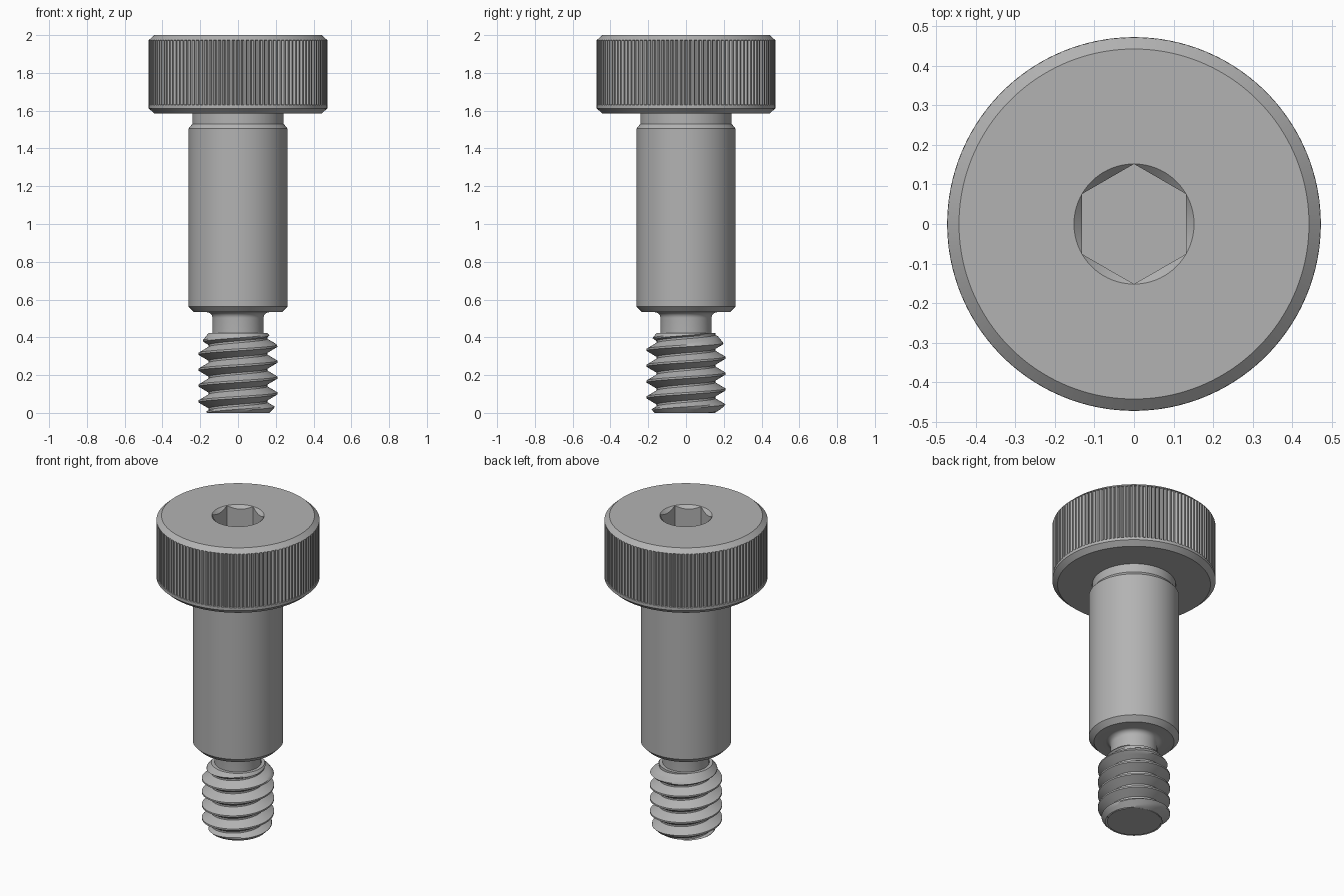
import bpy, bmesh, math

if "Cube" in bpy.data.objects:
    bpy.data.objects.remove(bpy.data.objects["Cube"])

steel = bpy.data.materials.new("steel grey")
steel.diffuse_color = (0.45, 0.45, 0.45, 1)
steel.use_nodes = True
steel.node_tree.nodes["Principled BSDF"].inputs["Base Color"].default_value = steel.diffuse_color


def finish(bm, name, angle):
    bmesh.ops.remove_doubles(bm, verts=bm.verts[:], dist=1e-5)
    bmesh.ops.recalc_face_normals(bm, faces=bm.faces[:])
    mesh = bpy.data.meshes.new(name)
    bm.to_mesh(mesh)
    bm.free()
    mesh.materials.append(steel)
    ob = bpy.data.objects.new(name, mesh)
    bpy.context.collection.objects.link(ob)
    bpy.ops.object.select_all(action='DESELECT')
    ob.select_set(True)
    bpy.context.view_layer.objects.active = ob
    bpy.ops.object.shade_smooth_by_angle(angle=math.radians(angle))
    return ob


def lathe(name, rings, steps, angle):
    """Each ring maps step index to (radius, z); ends are capped."""
    bm = bmesh.new()
    loops = []
    for ring in rings:
        loop = []
        for i in range(steps):
            r, z = ring(i) if callable(ring) else ring
            a = math.tau * i / steps
            loop.append(bm.verts.new((r * math.cos(a), r * math.sin(a), z)))
        loops.append(loop)
    for lo, hi in zip(loops, loops[1:]):
        for i in range(steps):
            j = (i + 1) % steps
            bm.faces.new((lo[i], lo[j], hi[j], hi[i]))
    bm.faces.new(loops[0][::-1])
    bm.faces.new(loops[-1])
    return finish(bm, name, angle)


# Knurled head with a countersunk hex socket
STEPS, RIM = 360, 0.152


def knurl(z):
    return lambda i: (0.473 if i % 3 else 0.462, z)


def hex_radius(i):
    a = math.tau * i / STEPS
    return RIM * math.cos(math.pi / 6) / math.cos((a + math.pi / 6) % (math.pi / 3) - math.pi / 6)


lathe("knurled_head", [
    (0.235, 1.585), (0.443, 1.585), (0.473, 1.612), (0.473, 1.63),
    knurl(1.632), knurl(1.972), (0.472, 1.974), (0.443, 2.0), (RIM, 2.0),
    lambda i: (hex_radius(i), 2.0 - (RIM - hex_radius(i)) * 1.0),
    lambda i: (hex_radius(i), 1.8)], STEPS, 18)

# Shoulder with upper undercut, lower chamfer and filleted neck
fillet = [(0.165 - 0.03 * math.cos(t), 0.503 + 0.03 * math.sin(t))
          for t in (math.pi / 2 * k / 6 for k in range(7))]
lathe("shoulder_and_neck", [(0.135, 0.38)] + fillet + [
    (0.232, 0.533), (0.262, 0.563), (0.262, 1.505), (0.242, 1.53),
    (0.242, 1.59)], 96, 25)

# Helical thread, tapered at both ends
PITCH, ROOT, CREST, TOP, TURN = 0.084, 0.155, 0.209, 0.424, 72
section = [(0.0, 0)] + [(0.06 + 0.38 * k / 4, k / 4) for k in range(5)] \
    + [(0.56 + 0.38 * k / 4, 1 - k / 4) for k in range(5)] + [(1.0, 0)]
bm = bmesh.new()
previous = None
for i in range(-2 * TURN, 6 * TURN + 1):
    a = math.tau * i / TURN
    row = []
    for u, h in section:
        z = 0.355 + PITCH * (i / TURN - 4 + u - 0.5)
        z = min(max(z, 0.0), TOP)
        r = min(ROOT + (CREST - ROOT) * h, 0.165 + z, 0.155 + (TOP - z) * 0.8)
        row.append(bm.verts.new((r * math.cos(a), r * math.sin(a), z)))
    if previous:
        for k in range(len(section) - 1):
            quad = (previous[k], row[k], row[k + 1], previous[k + 1])
            if max(v.co.z for v in quad) - min(v.co.z for v in quad) > 1e-6:
                bm.faces.new(quad)
    previous = row
bmesh.ops.delete(bm, geom=[v for v in bm.verts if not v.link_faces], context='VERTS')
finish(bm, "thread", 30)

# Flat ends closing the thread
lathe("thread_tip", [(0.15, 0.0), (0.1565, 0.0), (0.15, 0.01)], 72, 30)
lathe("thread_runout", [(0.13, 0.41), (0.155, TOP), (0.13, TOP)], 72, 30)
